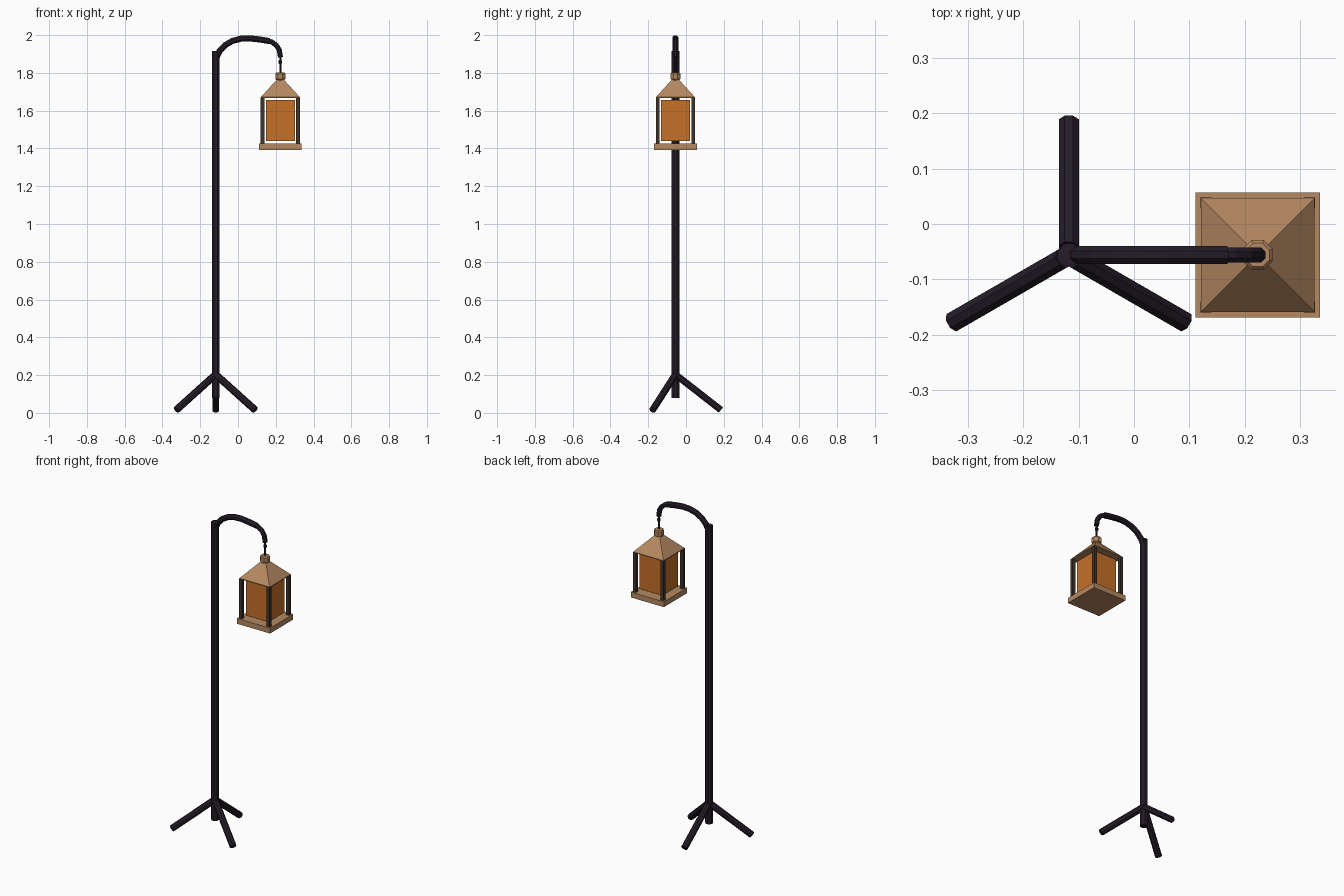
import bpy, bmesh, math
from mathutils import Vector

if "Cube" in bpy.data.objects:
    bpy.data.objects.remove(bpy.data.objects["Cube"])


def material(name, rgb):
    m = bpy.data.materials.new(name)
    m.diffuse_color = (*rgb, 1)
    m.use_nodes = True
    m.node_tree.nodes["Principled BSDF"].inputs["Base Color"].default_value = m.diffuse_color
    return m


IRON = material("dark_iron", (0.018, 0.012, 0.021))
WOOD = material("tan_wood", (0.46, 0.25, 0.12))
POST = material("dark_wood", (0.05, 0.034, 0.025))
GLASS = material("amber_glass", (0.56, 0.16, 0.02))
PX, PY = -0.118, -0.056          # pole axis
LX = 0.224                       # lantern axis


def loft(name, rings, mat):
    """Skin a list of equal-length point rings and cap both ends."""
    bm = bmesh.new()
    vs = [[bm.verts.new(p) for p in r] for r in rings]
    n = len(rings[0])
    for a, b in zip(vs, vs[1:]):
        for i in range(n):
            j = (i + 1) % n
            bm.faces.new((a[i], a[j], b[j], b[i]))
    bm.faces.new(vs[0][::-1])
    bm.faces.new(vs[-1])
    bmesh.ops.recalc_face_normals(bm, faces=bm.faces)
    me = bpy.data.meshes.new(name)
    bm.to_mesh(me)
    bm.free()
    me.materials.append(mat)
    ob = bpy.data.objects.new(name, me)
    bpy.context.collection.objects.link(ob)
    return ob


def tube(name, pts, radii, mat, sides=8):
    """Faceted tube along a path lying in a vertical plane."""
    pts = [Vector(p) for p in pts]
    run = pts[-1] - pts[0]
    side = Vector((-run.y, run.x, 0))
    side = side.normalized() if side.length > 1e-6 else Vector((0, 1, 0))
    rings = []
    for i, p in enumerate(pts):
        t = (pts[min(i + 1, len(pts) - 1)] - pts[max(i - 1, 0)]).normalized()
        up = side.cross(t)
        rings.append([p + radii[i] * (side * math.cos(a) + up * math.sin(a))
                      for a in (2 * math.pi * (k + 0.5) / sides for k in range(sides))])
    return loft(name, rings, mat)


def square(half, z, cx=LX, cy=PY):
    return [(cx + sx * half, cy + sy * half, z) for sx, sy in ((-1, -1), (1, -1), (1, 1), (-1, 1))]


# Pole and tripod legs
tube("pole", [(PX, PY, 0.08), (PX, PY, 1.917)], [0.022] * 2, IRON)
for k, deg in enumerate((90, 210, 330)):
    c, s = math.cos(math.radians(deg)), math.sin(math.radians(deg))
    tube(f"leg_{k + 1}", [(PX + d * c, PY + d * s, z) for d, z in ((0.012, 0.194), (0.241, 0.0155))],
         [0.0195] * 2, IRON)

# Curved arm, thinner hook end
arm = [(-0.112, 1.885), (-0.098, 1.916), (-0.068, 1.947), (-0.03, 1.969), (0.015, 1.981),
       (0.06, 1.983), (0.115, 1.977), (0.168, 1.968)]
tube("arm", [(x, PY, z) for x, z in arm], [0.0175] * len(arm), IRON)
hook = [(0.155, 1.971), (0.18, 1.963), (0.204, 1.945), (0.219, 1.92), (0.225, 1.882)]
tube("hook", [(x, PY, z) for x, z in hook], [0.0145] * len(hook), IRON)

# Hanger rod with small bead
rod = [(1.885, 0.006), (1.868, 0.006), (1.864, 0.010), (1.852, 0.010), (1.848, 0.006), (1.795, 0.006)]
tube("hanger", [(LX, PY, z) for z, r in rod], [r for z, r in rod], IRON)

# Lantern cap and roof
cap = [(1.75, 0.022), (1.765, 0.024), (1.768, 0.029), (1.795, 0.029), (1.802, 0.023)]
tube("cap", [(LX, PY, z) for z, r in cap], [r for z, r in cap], WOOD)
loft("roof", [square(0.103, 1.667), square(0.103, 1.672), square(0.018, 1.765)], WOOD)

# Lantern base, glass and corner posts
loft("base", [square(0.113, 1.392), square(0.113, 1.425)], WOOD)
loft("glass", [square(0.077, 1.44), square(0.077, 1.657)], GLASS)
for sx in (-1, 1):
    for sy in (-1, 1):
        x, y = LX + sx * 0.094, PY + sy * 0.094
        loft("corner_post", [square(0.01, 1.42, x, y), square(0.01, 1.67, x, y)], POST)
